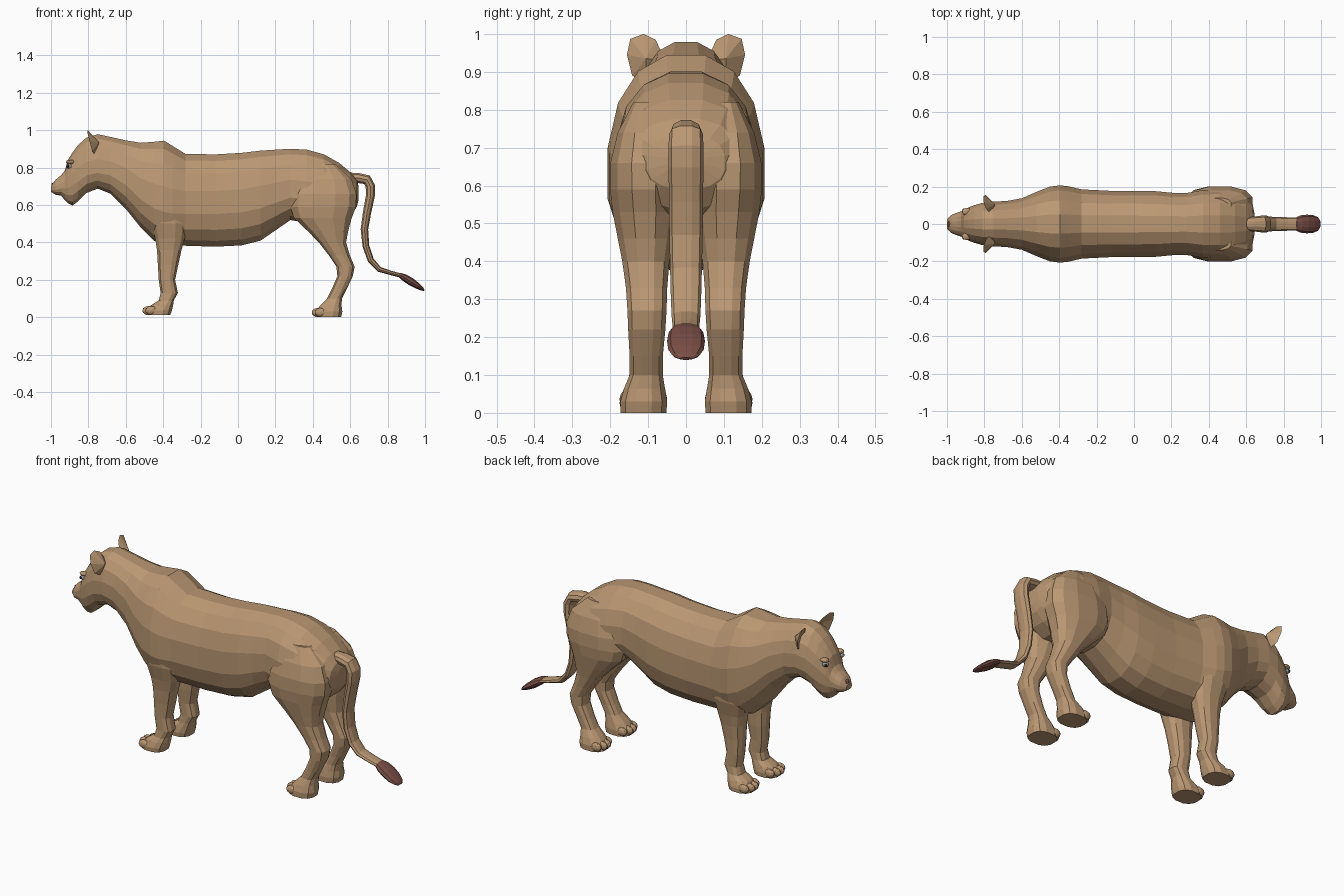
import bpy, bmesh, math
from mathutils import Vector


def material(name, rgb):
    m = bpy.data.materials.new(name)
    m.diffuse_color = (*rgb, 1)
    return m


FUR = material("tan fur", (0.49, 0.31, 0.17))
TUFT = material("brown tuft", (0.19, 0.075, 0.06))
EYE = material("eye", (0.35, 0.4, 0.42))
DARK = material("dark", (0.03, 0.025, 0.02))


def finish(name, bm, mat, mirror=False):
    bmesh.ops.recalc_face_normals(bm, faces=bm.faces)
    me = bpy.data.meshes.new(name)
    bm.to_mesh(me)
    bm.free()
    me.materials.append(mat)
    ob = bpy.data.objects.new(name, me)
    bpy.context.collection.objects.link(ob)
    if mirror:
        mod = ob.modifiers.new("mirror", 'MIRROR')
        mod.use_axis = (False, True, False)
        mod.use_mirror_merge = False
    return ob


def loft(bm, rings):
    loops = [[bm.verts.new(p) for p in r] for r in rings]
    n = len(loops[0])
    for a, b in zip(loops, loops[1:]):
        for i in range(n):
            j = (i + 1) % n
            bm.faces.new((a[i], a[j], b[j], b[i]))
    bm.faces.new(loops[0])
    bm.faces.new(loops[-1])


def oval(n, e):
    # unit superellipse
    pts = []
    for i in range(n):
        t = 2 * math.pi * (i + 0.5) / n
        c, s = math.cos(t), math.sin(t)
        pts.append((math.copysign(abs(c) ** e, c), math.copysign(abs(s) ** e, s)))
    return pts


def ball(bm, centre, scale):
    r = bmesh.ops.create_icosphere(bm, subdivisions=2, radius=1)
    for v in r["verts"]:
        v.co = Vector(c + s * k for c, s, k in zip(centre, scale, v.co))


# Head, neck and trunk: x, top z, bottom z, z of widest point, half width
TRUNK = [
    (-1.0, .70, .67, .685, .025), (-.975, .735, .655, .69, .05),
    (-.945, .76, .65, .70, .062), (-.925, .785, .625, .71, .068),
    (-.91, .84, .61, .72, .078), (-.885, .88, .598, .74, .09),
    (-.855, .92, .62, .76, .102), (-.81, .96, .665, .79, .115),
    (-.75, .978, .688, .80, .122), (-.68, .963, .66, .79, .125),
    (-.60, .945, .58, .75, .14), (-.52, .932, .48, .68, .175),
    (-.45, .937, .41, .64, .203), (-.395, .943, .392, .62, .21),
    (-.35, .915, .388, .61, .205), (-.28, .872, .383, .61, .188),
    (-.12, .87, .378, .61, .18), (.02, .878, .385, .62, .18),
    (.12, .89, .41, .64, .178), (.20, .895, .465, .66, .17),
    (.28, .90, .52, .68, .168), (.37, .895, .505, .67, .185),
    (.46, .87, .49, .66, .188), (.54, .825, .50, .65, .178),
    (.60, .775, .54, .66, .15), (.635, .735, .59, .66, .105),
    (.645, .70, .63, .665, .05)]
bm = bmesh.new()
rings = []
for x, top, bot, mid, w in TRUNK:
    rings.append([(x, w * c, mid + s * ((top - mid) if s > 0 else (mid - bot)) * 1.02)
                  for c, s in oval(16, .86)])
loft(bm, rings)
finish("body", bm, FUR)


# Legs: z, front x, back x, inner y, outer y, with four toes on each paw
def leg(name, sections, toe_x, toe_z):
    bm = bmesh.new()
    shape = oval(12, .8)
    loft(bm, [[((a + b) / 2 + c * (b - a) / 2, (y0 + y1) / 2 + s * (y1 - y0) / 2, z)
               for c, s in shape] for z, a, b, y0, y1 in sections])
    for i in range(4):
        back = .016 if i in (0, 3) else 0
        ball(bm, (toe_x + back, .066 + .031 * i, toe_z), (.032, .0165, .024))
    finish(name, bm, FUR, True)


leg("front_legs", [
    (.64, -.46, -.29, .08, .195), (.50, -.465, -.27, .05, .19),
    (.42, -.445, -.283, .045, .17), (.36, -.435, -.30, .05, .16),
    (.28, -.43, -.318, .053, .153), (.20, -.425, -.335, .06, .15),
    (.13, -.415, -.32, .062, .148), (.09, -.425, -.342, .06, .152),
    (.065, -.465, -.345, .054, .165), (.035, -.495, -.352, .048, .175),
    (.012, -.495, -.36, .05, .174)], -.48, .036)

leg("hind_legs", [
    (.82, .38, .52, .07, .14), (.74, .315, .61, .04, .182),
    (.66, .285, .638, .025, .202), (.59, .275, .636, .02, .203),
    (.53, .295, .612, .022, .196), (.46, .37, .592, .032, .182),
    (.40, .43, .58, .042, .17), (.33, .485, .60, .048, .16),
    (.27, .525, .625, .05, .156), (.22, .53, .615, .053, .154),
    (.15, .50, .582, .06, .15), (.10, .475, .557, .06, .15),
    (.065, .44, .555, .054, .165), (.03, .41, .56, .048, .175),
    (.0, .41, .553, .05, .174)], .425, .026)


# Tail: x, z, half thickness, half width
def sweep(name, path, mat):
    bm = bmesh.new()
    rings = []
    for i, (x, z, r, w) in enumerate(path):
        p, q = path[max(i - 1, 0)], path[min(i + 1, len(path) - 1)]
        t = Vector((q[0] - p[0], 0, q[1] - p[1])).normalized()
        n = Vector((-t.z, 0, t.x))
        rings.append([Vector((x, 0, z)) + n * r * c + Vector((0, w * s, 0))
                      for c, s in oval(10, .9)])
    loft(bm, rings)
    finish(name, bm, mat)


sweep("tail", [
    (.57, .745, .03, .03), (.64, .745, .028, .04), (.69, .735, .028, .045),
    (.708, .70, .027, .046), (.708, .65, .025, .046), (.69, .56, .023, .045),
    (.676, .47, .021, .044), (.684, .38, .019, .042), (.71, .305, .018, .04),
    (.755, .256, .015, .038), (.82, .236, .012, .036), (.875, .222, .012, .036)], FUR)
sweep("tail_tuft", [
    (.865, .226, .012, .034), (.89, .212, .02, .046), (.925, .19, .022, .05),
    (.96, .167, .017, .047), (.985, .151, .01, .035), (.995, .143, .004, .018)], TUFT)

# Ears: cupped shells opening forward
bm = bmesh.new()
rim = [bm.verts.new(p) for p in [
    (-.765, .055, .93), (-.79, .08, .985), (-.803, .112, 1.0), (-.805, .147, .987),
    (-.795, .156, .945), (-.78, .142, .89), (-.768, .105, .87)]]
back = bm.verts.new((-.742, .105, .935))
dent = bm.verts.new((-.765, .11, .935))
for i, v in enumerate(rim):
    nxt = rim[(i + 1) % len(rim)]
    bm.faces.new((v, nxt, back))
    bm.faces.new((nxt, v, dent))
finish("ears", bm, FUR, True)

# Brows, eyes with pupils, and nose
bm = bmesh.new()
ball(bm, (-.895, .066, .83), (.026, .02, .012))
finish("brows", bm, FUR, True)
bm = bmesh.new()
ball(bm, (-.902, .068, .808), (.018, .013, .013))
finish("eyes", bm, EYE, True)
bm = bmesh.new()
ball(bm, (-.91, .075, .808), (.008, .008, .009))
finish("pupils", bm, DARK, True)
bm = bmesh.new()
ball(bm, (-.982, 0, .708), (.016, .024, .014))
finish("nose", bm, TUFT)
